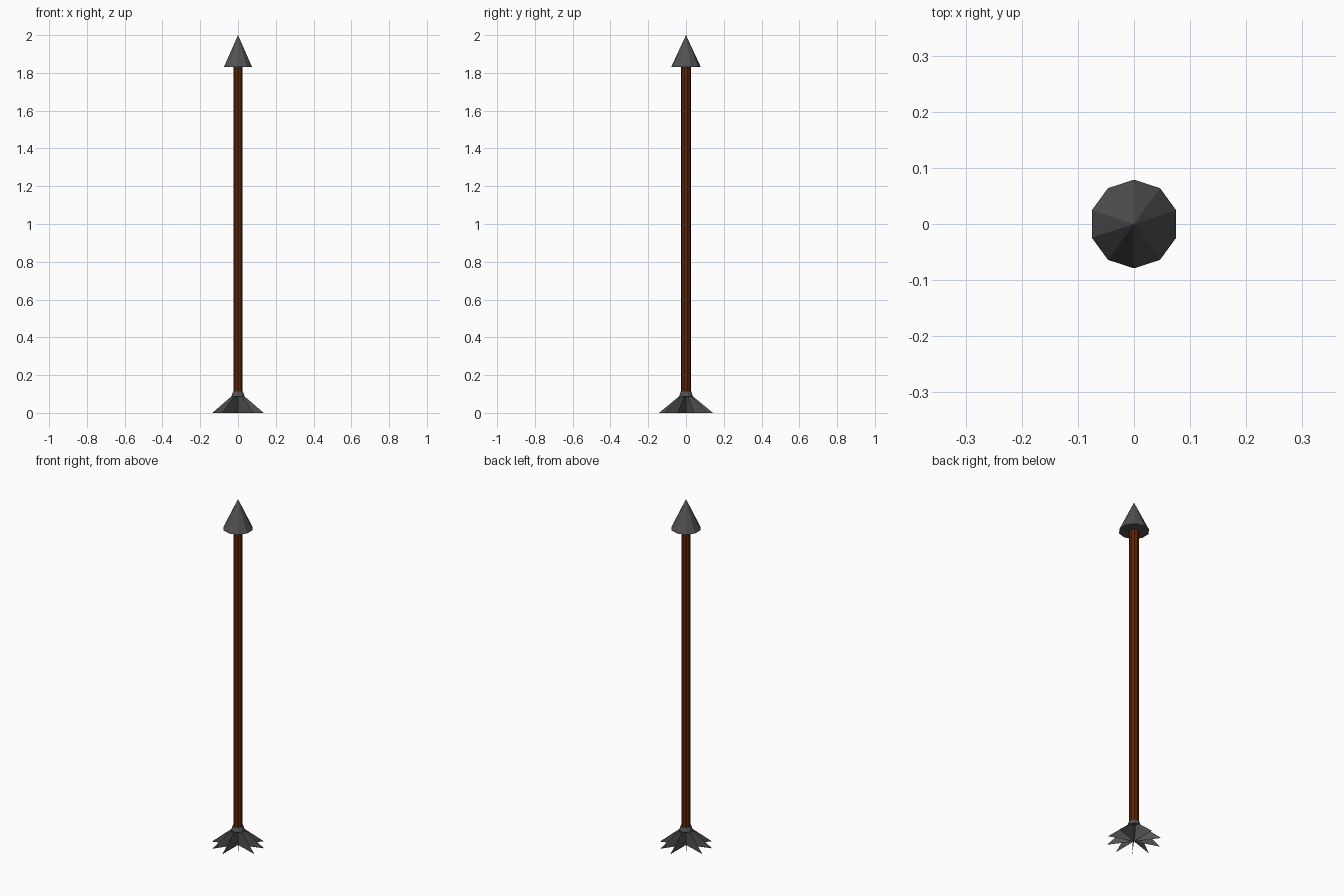
import bpy, bmesh
from math import pi, sin, cos

if "Cube" in bpy.data.objects:
    bpy.data.objects.remove(bpy.data.objects["Cube"])

SIDES = 10
ANGLES = [pi / 2 + 2 * pi * k / SIDES for k in range(SIDES)]


def material(name, rgb):
    m = bpy.data.materials.new(name)
    m.diffuse_color = (*rgb, 1)
    m.use_nodes = True
    m.node_tree.nodes["Principled BSDF"].inputs["Base Color"].default_value = m.diffuse_color
    return m


iron = material("dark_iron", (0.085, 0.085, 0.085))
wood = material("brown_wood", (0.11, 0.018, 0.002))


def finish(name, bm, mat):
    mesh = bpy.data.meshes.new(name)
    bm.to_mesh(mesh)
    bm.free()
    mesh.materials.append(mat)
    obj = bpy.data.objects.new(name, mesh)
    bpy.context.collection.objects.link(obj)
    return obj


def frustum(name, z0, r0, z1, r1, mat):
    """Ten-sided closed frustum, or a cone when r1 is 0."""
    bm = bmesh.new()
    low = [bm.verts.new((r0 * cos(a), r0 * sin(a), z0)) for a in ANGLES]
    bm.faces.new(low[::-1])
    if r1:
        high = [bm.verts.new((r1 * cos(a), r1 * sin(a), z1)) for a in ANGLES]
        bm.faces.new(high)
    else:
        tip = bm.verts.new((0, 0, z1))
    for i in range(SIDES):
        j = (i + 1) % SIDES
        bm.faces.new((low[i], low[j], high[j], high[i]) if r1
                     else (low[i], low[j], tip))
    return finish(name, bm, mat)


# Wooden shaft, pointed head and the flared collar at the foot
frustum("shaft", 0.10, 0.026, 1.84, 0.026, wood)
frustum("head", 1.83, 0.079, 2.0, 0, iron)
frustum("collar", 0.088, 0.036, 0.112, 0.028, iron)

# Thin upright fins radiating from the axis
bm = bmesh.new()
for a in ANGLES:
    profile = [(0, 0), (0.143, 0), (0.036, 0.088), (0, 0.088)]
    bm.faces.new([bm.verts.new((r * cos(a), r * sin(a), z)) for r, z in profile])
finish("tail_fins", bm, iron)
